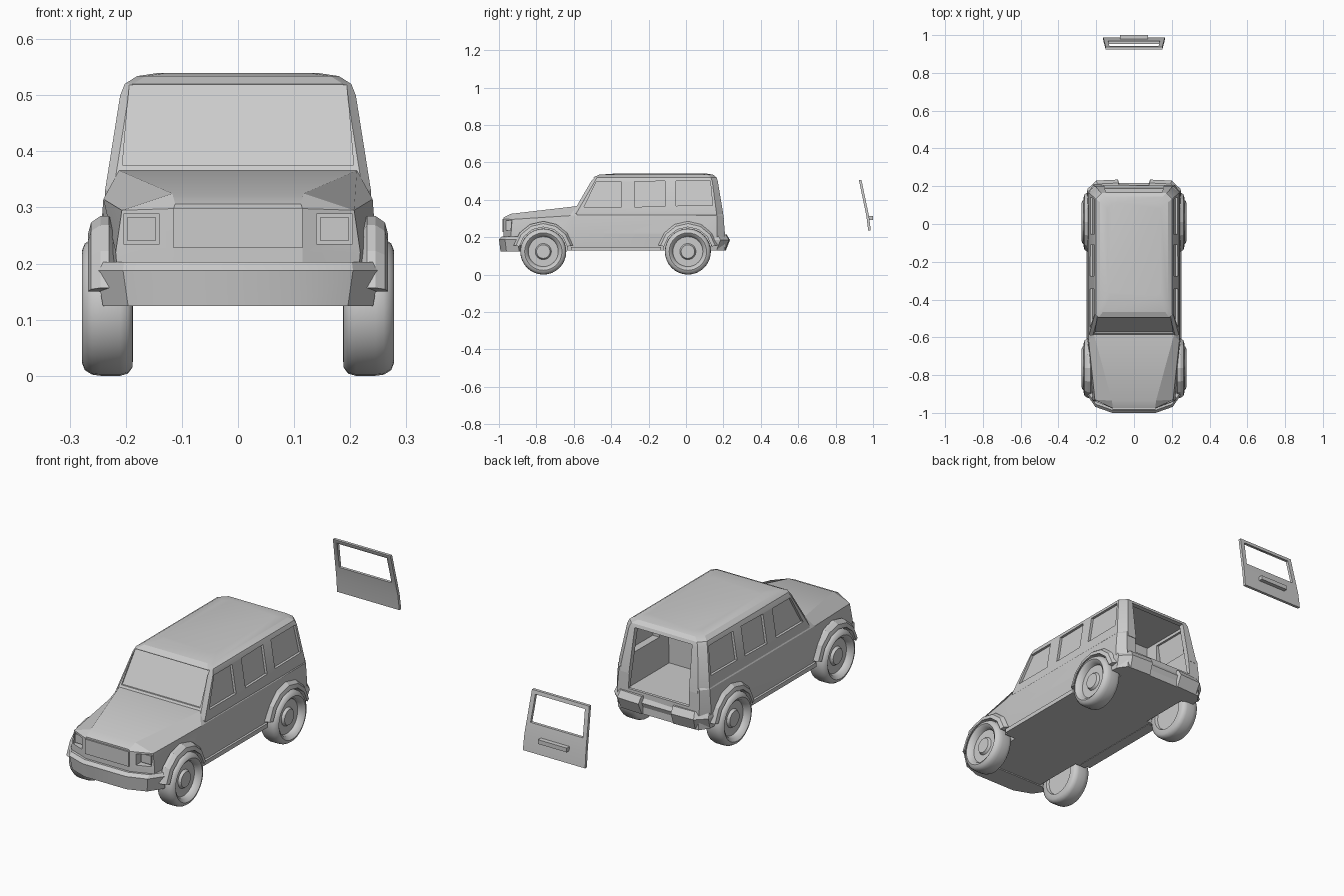
import bpy, bmesh
from math import sin, cos, pi, radians

if "Cube" in bpy.data.objects:
    bpy.data.objects.remove(bpy.data.objects["Cube"])


def finish(name, bm, smooth=25):
    bmesh.ops.recalc_face_normals(bm, faces=bm.faces)
    me = bpy.data.meshes.new(name)
    bm.to_mesh(me)
    bm.free()
    ob = bpy.data.objects.new(name, me)
    bpy.context.collection.objects.link(ob)
    bpy.ops.object.select_all(action='DESELECT')
    ob.select_set(True)
    bpy.context.view_layer.objects.active = ob
    bpy.ops.object.shade_smooth_by_angle(angle=radians(smooth))
    return ob


def loft(name, rings, closed=False, smooth=25):
    """Skin closed rings of 3D points; cap the ends unless the loft closes on itself."""
    bm = bmesh.new()
    vs = [[bm.verts.new(p) for p in r] for r in rings]
    n = len(vs[0])
    pairs = list(zip(vs, vs[1:])) + ([(vs[-1], vs[0])] if closed else [])
    for a, b in pairs:
        for i in range(n):
            j = (i + 1) % n
            bm.faces.new((a[i], a[j], b[j], b[i]))
    if not closed:
        bm.faces.new(vs[0])
        bm.faces.new(vs[-1])
    return finish(name, bm, smooth)


def sym(half):
    """Mirror a half outline across x = 0 into a full ring."""
    return half + [(-x, y, z) for x, y, z in reversed(half)]


def box(name, x0, x1, y0, y1, z0, z1):
    return loft(name, [[(x0, y0, z), (x1, y0, z), (x1, y1, z), (x0, y1, z)] for z in (z0, z1)])


def boolean(ob, other, op='DIFFERENCE'):
    m = ob.modifiers.new('cut', 'BOOLEAN')
    m.object, m.operation, m.solver = other, op, 'EXACT'
    bpy.context.view_layer.objects.active = ob
    bpy.ops.object.modifier_apply(modifier=m.name)
    bpy.data.objects.remove(other)


def side_x(z):      # cabin half width at a height
    return .237 - .159 * (z - .33)


def front_y(z):     # windscreen plane
    return -.585 + .58 * (z - .365)


# Lower body with tapered bonnet
body = loft('body', [sym(h) for h in (
    [(.115, -.975, .13), (.115, -.975, .22), (.115, -.975, .298), (.112, -.975, .306)],
    [(.21, -.935, .13), (.218, -.935, .22), (.207, -.93, .295), (.117, -.935, .325)],
    [(.24, -.6, .13), (.247, -.6, .22), (.24, -.62, .315), (.212, -.585, .366)],
    [(.24, .165, .13), (.247, .165, .22), (.24, .165, .315), (.2, .165, .36)],
    [(.21, .208, .13), (.215, .208, .22), (.21, .2, .315), (.18, .185, .36)])])

# Cabin: stacked plan outlines
rings = []
for z, hw, yf, yb, c in ((.30, .237, -.6, .202, .035), (.33, .237, front_y(.33), .198, .035),
                         (.50, .21, front_y(.5), .170, .03), (.52, .202, front_y(.52), .163, .03),
                         (.534, .18, -.465, .145, .03), (.54, .14, -.38, .11, .03)):
    rings.append(sym([(hw - .015, yf, z), (hw, yf + .02, z), (hw, yb - c, z), (hw - c, yb, z)]))
boolean(body, loft('cabin', rings), 'UNION')

# Open load bay behind the tailgate
bay = []
for yb, yt, wb, wt, zb, zt in ((.4, .4, .16, .15, .228, .505), (.19, .145, .16, .15, .228, .505),
                               (.189, .144, .172, .18, .222, .515), (-.12, -.12, .172, .18, .222, .515)):
    bay.append([(wb, yb, zb), (wt, yt, zt), (-wt, yt, zt), (-wb, yb, zb)])
boolean(body, loft('bay_cutter', bay))

# Side windows, wheel wells and headlamp pockets
WINDOWS = ([(-.545, .362), (-.48, .495), (-.345, .495), (-.345, .362)],
           [(-.275, .362), (-.275, .497), (-.112, .5), (-.112, .365)],
           [(-.053, .368), (-.053, .5), (.13, .5), (.142, .37)])
WHEELS = (-.763, .01)
for s in (1, -1):
    for w in WINDOWS:
        boolean(body, loft('window_cutter', [[(s * (side_x(z) - .012), y, z) for y, z in w],
                                             [(s * .3, y, z) for y, z in w]]))
    w = WINDOWS[2]
    boolean(body, loft('inner_window_cutter', [[(s * .165, y, z) for y, z in w],
                                               [(s * (side_x(z) - .02), y, z) for y, z in w]]))
    for yc in WHEELS:
        boolean(body, loft('well_cutter', [[(x * s, yc + .132 * cos(a * pi / 12), .123 + .132 * sin(a * pi / 12))
                                            for a in range(24)] for x in (.18, .32)]))
    x0, x1 = sorted((s * .14, s * .204))
    boolean(body, box('lamp_cutter', x0, x1, -1.05, -.925, .235, .288))
    box('headlamp', x0 + .006, x1 - .006, -.935, -.915, .241, .282)

# Windscreen recess
screen = [(.206, .376), (.194, .518), (-.194, .518), (-.206, .376)]
boolean(body, loft('screen_cutter', [[(x, front_y(z) + d, z) for x, z in screen] for d in (-.1, .008)]))
body.name = 'body'
bpy.ops.object.select_all(action='DESELECT')
body.select_set(True)
bpy.context.view_layer.objects.active = body
bpy.ops.object.shade_smooth_by_angle(angle=radians(20))

# Grille panel
box('grille', -.115, .115, -.982, -.96, .228, .298)

# Bumpers: plan outline stacked with inset edges
for name, half, levels in (
        ('front_bumper', [(.115, -1.0), (.205, -.968), (.252, -.9), (.205, -.89)],
         ((.124, .955, .008), (.188, 1, 0), (.203, .99, .014))),
        ('rear_bumper', [(.08, .217), (.085, .235), (.2, .23), (.247, .185), (.25, .145), (.2, .145)],
         ((.13, .97, -.022), (.185, 1, 0), (.215, .97, -.018)))):
    loft(name, [sym([(x * k, y + d, z) for x, y in half]) for z, k, d in levels])

# Wheels, arch flares and sills
TYRE = [(0, .262), (.036, .262), (.043, .25), (.08, .25), (.086, .268), (.1, .278), (.113, .273),
        (.121, .26), (.123, .245), (.123, .21), (.119, .196), (.108, .188), (.085, .187), (.08, .2), (0, .2)]
FLARE = [(.162, .23), (.162, .245), (.15, .262), (.131, .267), (.131, .21)]
for s, side in ((1, 'right'), (-1, 'left')):
    for yc, end in zip(WHEELS, ('front', 'rear')):
        bm = bmesh.new()
        vs = [bm.verts.new((s * x, yc, .123 + r)) for r, x in TYRE]
        es = [bm.edges.new(p) for p in zip(vs, vs[1:])]
        bmesh.ops.spin(bm, geom=vs + es, cent=(0, yc, .123), axis=(1, 0, 0),
                       angle=2 * pi, steps=32, use_duplicate=False)
        bmesh.ops.remove_doubles(bm, verts=bm.verts, dist=.0005)
        finish(f'{end}_{side}_wheel', bm, 40)
        arc = [radians(12 + 26 * i) for i in range(7)]
        loft(f'{end}_{side}_arch', [[(s * x, yc + r * cos(a), .123 + r * sin(a)) for r, x in FLARE]
                                    for a in arc], smooth=15)
    x0, x1 = sorted((s * .2, s * .252))
    box(f'{side}_sill', x0, x1, -.615, -.135, .128, .148)

# Detached tailgate: frame around an open window, bent below the window line
GATE = ((.235, .163, .988), (.31, .161, .979), (.507, .15, .938))
gate = loft('tailgate', [[(-w, y - .014, z), (w, y - .014, z), (w, y, z), (-w, y, z)] for z, w, y in GATE])
boolean(gate, loft('gate_window_cutter', [[(-w, .8, z), (w, .8, z), (w, 1.1, z), (-w, 1.1, z)]
                                          for z, w in ((.365, .137), (.49, .13))]))
box('tailgate_handle', -.075, .075, .97, 1.0, .292, .312)
